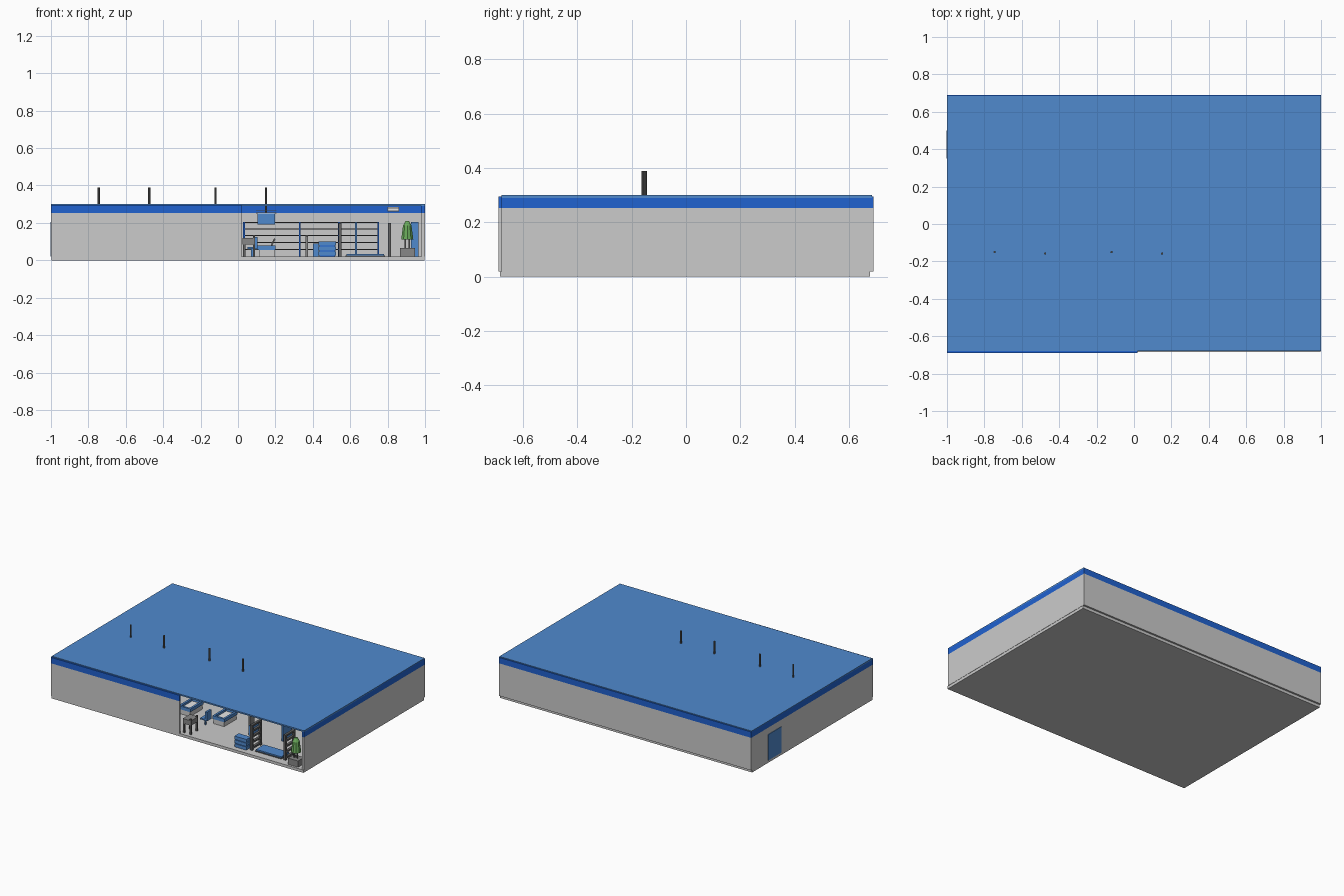
import bpy, bmesh, math
from mathutils import Matrix


def mat(name, r, g, b):
    m = bpy.data.materials.new(name)
    lin = [((c / 255 + 0.055) / 1.055) ** 2.4 for c in (r, g, b)]
    m.diffuse_color = (*lin, 1)
    return m


GREY = mat("light grey", 203, 203, 203)
BAND = mat("strong blue", 32, 98, 208)
BLUE = mat("soft blue", 80, 138, 206)
DARK = mat("dark grey", 98, 98, 98)
MID = mat("mid grey", 135, 135, 135)
WHITE = mat("white", 232, 232, 232)
GREEN = mat("leaf green", 105, 170, 90)


def finish(name, bm, *mats):
    me = bpy.data.meshes.new(name)
    bm.to_mesh(me)
    bm.free()
    for m in mats:
        me.materials.append(m)
    ob = bpy.data.objects.new(name, me)
    bpy.context.collection.objects.link(ob)
    return ob


def add_box(bm, x0, x1, y0, y1, z0, z1):
    M = Matrix.Translation(((x0 + x1) / 2, (y0 + y1) / 2, (z0 + z1) / 2))
    M = M @ Matrix.Diagonal((x1 - x0, y1 - y0, z1 - z0, 1))
    bmesh.ops.create_cube(bm, size=1, matrix=M)


def boxes(name, m, *dims):
    bm = bmesh.new()
    for d in dims:
        add_box(bm, *d)
    return finish(name, bm, m)


def cone(name, m, x, y, z0, z1, r0, r1, n=10):
    bm = bmesh.new()
    bmesh.ops.create_cone(bm, cap_ends=True, segments=n, radius1=r0, radius2=r1,
                          depth=z1 - z0, matrix=Matrix.Translation((x, y, (z0 + z1) / 2)))
    return finish(name, bm, m)


def wall(name, x0, x1, y0, y1):
    # wall split at the colour band height; upper part is blue
    bm = bmesh.new()
    add_box(bm, x0, x1, y0, y1, 0.02, 0.295)
    bmesh.ops.bisect_plane(bm, geom=bm.verts[:] + bm.edges[:] + bm.faces[:],
                           plane_co=(0, 0, 0.253), plane_no=(0, 0, 1))
    for f in bm.faces:
        f.material_index = int(f.calc_center_median().z > 0.253)
    return finish(name, bm, GREY, BAND)


# building shell: the front is open right of x = 0.02
boxes("floor_slab", GREY, (-0.998, 0.998, -0.685, 0.677, 0, 0.02))
boxes("roof", BLUE, (-1, 1, -0.68, 0.685, 0.29, 0.30))
wall("left_wall", -1, -0.982, -0.68, 0.677)
wall("right_wall", 0.982, 1, -0.68, 0.677)
wall("back_wall", -1, 1, 0.677, 0.69)
wall("front_wall", -1, 0.02, -0.69, -0.677)
boxes("side_door", BLUE, (-1.003, -0.98, 0.35, 0.50, 0.02, 0.205))

# four stations: ceiling pole, hanging hood and padded tray table
for i, (x, y) in enumerate([(-0.745, -0.15), (-0.475, -0.158), (-0.12, -0.15), (0.15, -0.158)]):
    n = str(i + 1)
    cone("ceiling_pole_" + n, DARK, x, y, 0.25, 0.39, 0.006, 0.006, 8)
    boxes("hood_" + n, BLUE, (x - 0.047, x + 0.047, y - 0.045, y + 0.045, 0.19, 0.25))
    boxes("hood_cap_" + n, WHITE, (x - 0.055, x + 0.055, y - 0.052, y + 0.052, 0.25, 0.256),
          (x - 0.055, x + 0.055, y - 0.052, y + 0.052, 0.265, 0.27))
    a, b, c, d = x - 0.045, x + 0.05, -0.44, -0.29
    boxes("tray_body_" + n, GREY, (a + 0.006, b - 0.006, c + 0.006, d - 0.006, 0.02, 0.055))
    boxes("tray_inside_" + n, WHITE, (a + 0.012, b - 0.012, c + 0.012, d - 0.012, 0.055, 0.063))
    boxes("tray_rim_" + n, BLUE,
          (a, b, c, c + 0.015, 0.055, 0.078), (a, b, d - 0.015, d, 0.055, 0.078),
          (a, a + 0.015, c + 0.015, d - 0.015, 0.055, 0.078),
          (b - 0.015, b, c + 0.015, d - 0.015, 0.055, 0.078))
    arm = boxes("tray_arm_" + n, DARK, (-0.004, 0.004, -0.006, 0.006, 0, 0.05))
    arm.location = (x + 0.025, -0.28, 0.07)
    arm.rotation_euler.y = math.radians(25)

# desk beside the opening
boxes("desk_top", MID, (0.025, 0.09, -0.66, -0.58, 0.085, 0.12))
boxes("desk_legs", DARK, *[(x, x + 0.012, y, y + 0.012, 0.02, 0.13 if x > 0.05 else 0.085)
                          for x in (0.027, 0.079) for y in (-0.66, -0.592)])
boxes("chair", BLUE, (0.05, 0.105, -0.5, -0.45, 0.06, 0.07), (0.09, 0.105, -0.5, -0.45, 0.07, 0.125),
      (0.07, 0.08, -0.48, -0.47, 0.02, 0.06))

# low drawer trolley
boxes("trolley", BLUE, *[(0.43, 0.525, -0.655, -0.605, z, z + 0.022) for z in (0.025, 0.052, 0.079)])
boxes("trolley_core", BAND, (0.437, 0.518, -0.648, -0.612, 0.02, 0.095))
boxes("blue_cabinet", BLUE, (0.40, 0.43, -0.45, -0.38, 0.02, 0.09))
boxes("stand", MID, (0.362, 0.375, -0.4, -0.35, 0.02, 0.13))

# two open ladder racks with a mat between them
for n, x in (("left", 0.545), ("right", 0.81)):
    boxes(n + "_rack", DARK,
          *[(x - 0.009, x + 0.009, y, y + 0.014, 0.02, 0.20) for y in (-0.63, -0.534)],
          *[(x - 0.009, x + 0.009, -0.616, -0.534, z, z + 0.012) for z in (0.03, 0.07, 0.11, 0.15, 0.188)])
boxes("mat_base", DARK, (0.575, 0.785, -0.63, -0.53, 0.02, 0.025))
boxes("mat", BLUE, (0.58, 0.78, -0.625, -0.535, 0.025, 0.034))
boxes("blue_divider", BLUE, (0.625, 0.637, -0.4, -0.3, 0.02, 0.205))

# long shelving in the rear
for n, y in (("front", 0.25), ("rear", 0.58)):
    boxes(n + "_shelves", DARK, *[(0.03, 0.75, y, y + 0.07, z, z + 0.005)
                                  for z in (0.055, 0.093, 0.13, 0.165, 0.2)])
    boxes(n + "_shelf_posts", BAND, *[(x, x + 0.01, y - 0.003, y + 0.073, 0.02, 0.205)
                                      for x in (0.027, 0.325, 0.535, 0.745)])

# potted tree
bx, by = 0.905, -0.635
boxes("planter", MID, (bx - 0.04, bx + 0.04, by - 0.035, by + 0.035, 0.02, 0.065))
boxes("tree_trunks", DARK, *[(bx + d - 0.004, bx + d + 0.004, by - 0.004, by + 0.004, 0.065, 0.12)
                             for d in (-0.012, 0.01)])
cone("tree_crown_lower", GREEN, bx, by, 0.11, 0.185, 0.034, 0.024)
cone("tree_crown_upper", GREEN, bx, by, 0.185, 0.21, 0.024, 0.010)

# inner door and air unit on the rear wall
boxes("inner_door", BLUE, (0.925, 0.965, 0.668, 0.677, 0.02, 0.205))
boxes("air_unit", WHITE, (0.80, 0.86, 0.64, 0.677, 0.262, 0.285))
boxes("air_unit_slots", DARK, *[(0.802, 0.858, 0.637, 0.64, z, z + 0.003) for z in (0.266, 0.276)])
